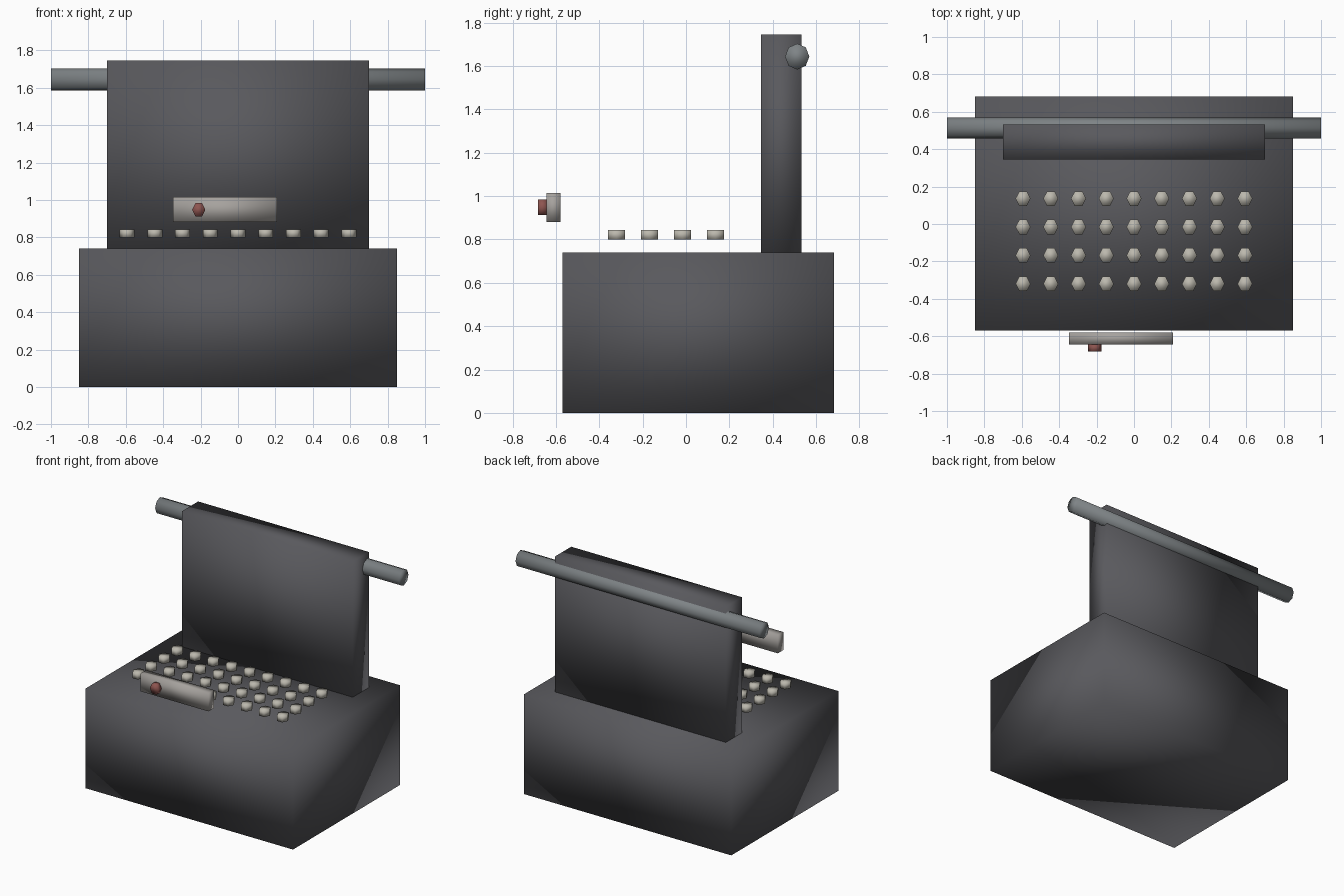
import bpy, bmesh
from math import cos, sin, tau
from mathutils import Vector

if "Cube" in bpy.data.objects:
    bpy.data.objects.remove(bpy.data.objects["Cube"])


def material(name, rgb):
    m = bpy.data.materials.new(name)
    m.diffuse_color = (*rgb, 1)
    m.use_nodes = True
    m.node_tree.nodes["Principled BSDF"].inputs["Base Color"].default_value = m.diffuse_color
    return m


dark = material("dark_enamel", (0.10, 0.10, 0.11))
steel = material("steel", (0.21, 0.23, 0.24))
cream = material("cream", (0.50, 0.48, 0.42))
pewter = material("pewter", (0.38, 0.36, 0.34))
red = material("red", (0.27, 0.09, 0.08))


def finish(name, bm, mat):
    bmesh.ops.recalc_face_normals(bm, faces=bm.faces)
    for f in bm.faces:
        f.smooth = True
    me = bpy.data.meshes.new(name)
    bm.to_mesh(me)
    bm.free()
    me.materials.append(mat)
    ob = bpy.data.objects.new(name, me)
    bpy.context.collection.objects.link(ob)


def box(name, lo, hi, mat):
    lo, hi = Vector(lo), Vector(hi)
    bm = bmesh.new()
    bmesh.ops.create_cube(bm, size=1)
    bmesh.ops.scale(bm, vec=hi - lo, verts=bm.verts)
    bmesh.ops.translate(bm, vec=(lo + hi) / 2, verts=bm.verts)
    finish(name, bm, mat)


def prism(name, centre, half, sides, axis, mat):
    """Closed prism along an axis; half gives the x, y, z radii / half length."""
    u, v = [(1, 2), (0, 2), (0, 1)][axis]
    bm = bmesh.new()
    ring = []
    for i in range(sides):
        p = Vector(centre)
        p[u] += half[u] * cos(tau * i / sides)
        p[v] += half[v] * sin(tau * i / sides)
        p[axis] -= half[axis]
        ring.append(bm.verts.new(p))
    face = bm.faces.new(ring)
    top = bmesh.ops.extrude_face_region(bm, geom=[face], use_keep_orig=True)["geom"]
    shift = Vector()
    shift[axis] = 2 * half[axis]
    bmesh.ops.translate(bm, vec=shift,
                        verts=[g for g in top if isinstance(g, bmesh.types.BMVert)])
    finish(name, bm, mat)


# Main body and upright back panel
box("body", (-0.85, -0.57, 0), (0.85, 0.683, 0.74), dark)
box("back_panel", (-0.70, 0.345, 0.74), (0.70, 0.533, 1.745), dark)

# Roller running across the top of the panel
prism("roller", (0, 0.513, 1.644), (1.0, 0.056, 0.06), 8, 0, steel)

# Four rows of nine hexagonal keys
for row in range(4):
    for col in range(9):
        prism(f"key_{row}_{col}",
              ((col - 4) * 0.1483, -0.32 + row * 0.152, 0.821),
              (0.04, 0.045, 0.022), 6, 2, cream)

# Front bar with red button
box("front_bar", (-0.347, -0.644, 0.881), (0.208, -0.58, 1.015), pewter)
prism("red_button", (-0.21, -0.662, 0.948), (0.035, 0.021, 0.0415), 6, 1, red)
